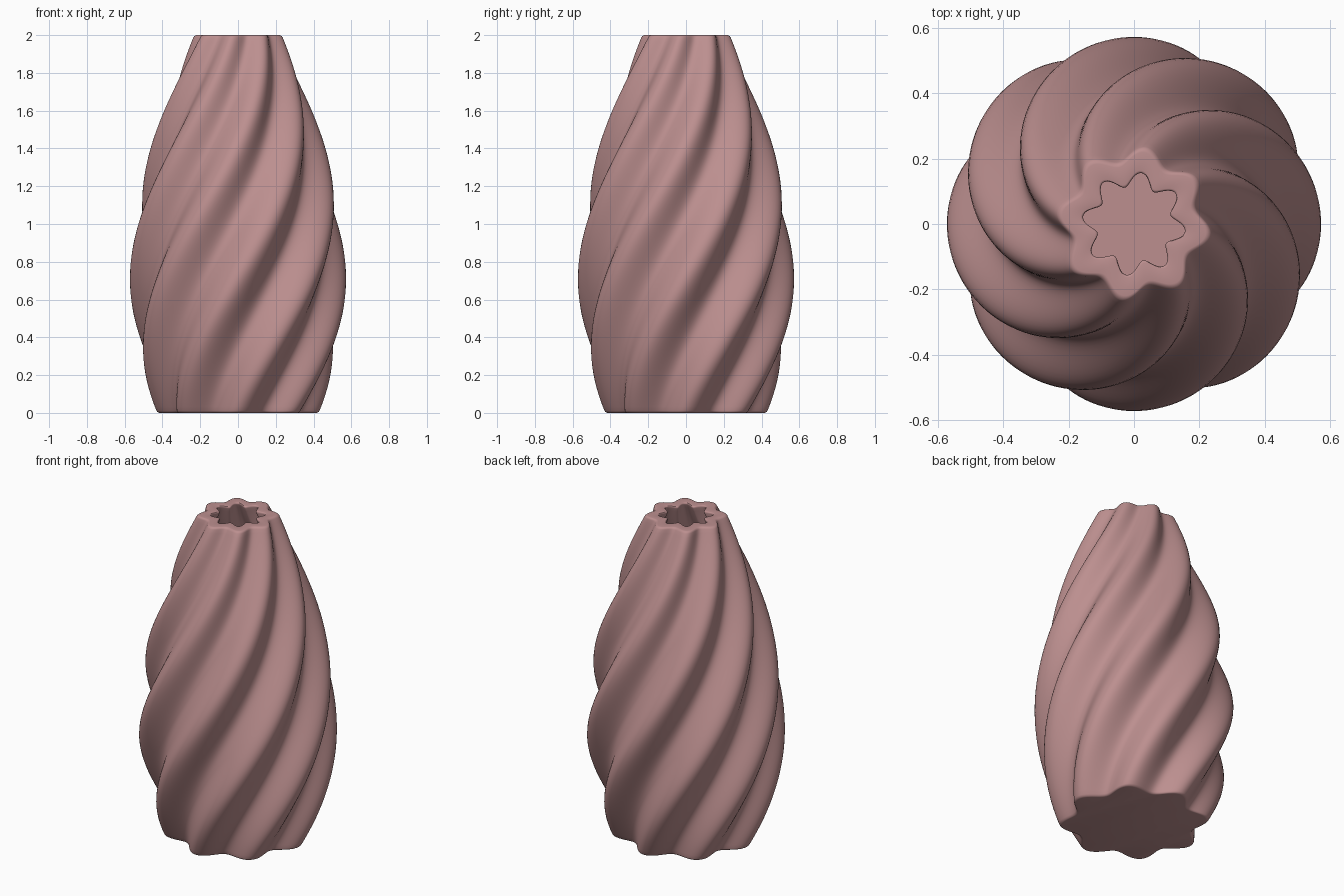
import bpy, bmesh, math

if "Cube" in bpy.data.objects:
    bpy.data.objects.remove(bpy.data.objects["Cube"], do_unlink=True)

LOBES, SEGMENTS, ROWS = 8, 192, 90
TWIST = math.radians(127)
HEIGHT, WALL, FLOOR, LIP = 2.0, 0.08, 0.08, 0.012
DEPTH = 0.1                      # flute depth relative to the mean radius
# mean radius at given heights
PROFILE = [(0, 0.388), (0.36, 0.487), (0.73, 0.52), (1.08, 0.493),
           (1.44, 0.41), (1.8, 0.285), (2.0, 0.212)]


def mean_radius(z):
    """Smooth cubic through the profile points."""
    total = 0
    knots = PROFILE[::2]
    for zi, ri in knots:
        for zj, _ in knots:
            if zj != zi:
                ri *= (z - zj) / (zi - zj)
        total += ri
    return total


def fluted_ring(bm, z, inset):
    """One twisted, lobed cross-section, moved inwards by inset."""
    phase = TWIST * z / HEIGHT
    base = mean_radius(z)
    ring = []
    for i in range(SEGMENTS):
        a = math.tau * i / SEGMENTS
        r = base * (1 + DEPTH * math.cos(LOBES * a)) - inset
        ring.append(bm.verts.new((r * math.cos(a + phase), r * math.sin(a + phase), z)))
    return ring


def rounded(z_edge, direction, inset, side):
    """Quarter-round steps from a flat end to a wall."""
    for k in range(5):
        t = math.pi / 2 * k / 4
        yield (z_edge + direction * LIP * (1 - math.cos(t)),
               inset + side * LIP * (1 - math.sin(t)))


# Section path: base edge, outer wall, rim, inner wall, floor
path = list(rounded(0, 1, 0, 1))
path += [(LIP + (HEIGHT - 2 * LIP) * k / ROWS, 0) for k in range(1, ROWS)]
path += list(rounded(HEIGHT, -1, 0, 1))[::-1]
path += list(rounded(HEIGHT, -1, WALL, -1))
path += [(HEIGHT - LIP + (FLOOR - HEIGHT + LIP) * k / ROWS, WALL) for k in range(1, ROWS + 1)]

bm = bmesh.new()
rings = [fluted_ring(bm, z, inset) for z, inset in path]
for low, high in zip(rings, rings[1:]):
    for i in range(SEGMENTS):
        j = (i + 1) % SEGMENTS
        bm.faces.new((low[i], low[j], high[j], high[i]))
bm.faces.new(rings[0][::-1])     # underside
bm.faces.new(rings[-1])          # inside floor
bmesh.ops.recalc_face_normals(bm, faces=bm.faces[:])

mesh = bpy.data.meshes.new("twisted_vase")
bm.to_mesh(mesh)
bm.free()
vase = bpy.data.objects.new("twisted_vase", mesh)
bpy.context.collection.objects.link(vase)

# Dusty pink clay
clay = bpy.data.materials.new("dusty_pink")
clay.use_nodes = True
colour = (0.503, 0.275, 0.275, 1)
clay.diffuse_color = colour
clay.node_tree.nodes["Principled BSDF"].inputs["Base Color"].default_value = colour
mesh.materials.append(clay)

bpy.ops.object.select_all(action="DESELECT")
vase.select_set(True)
bpy.context.view_layer.objects.active = vase
bpy.ops.object.shade_smooth_by_angle(angle=math.radians(35))
